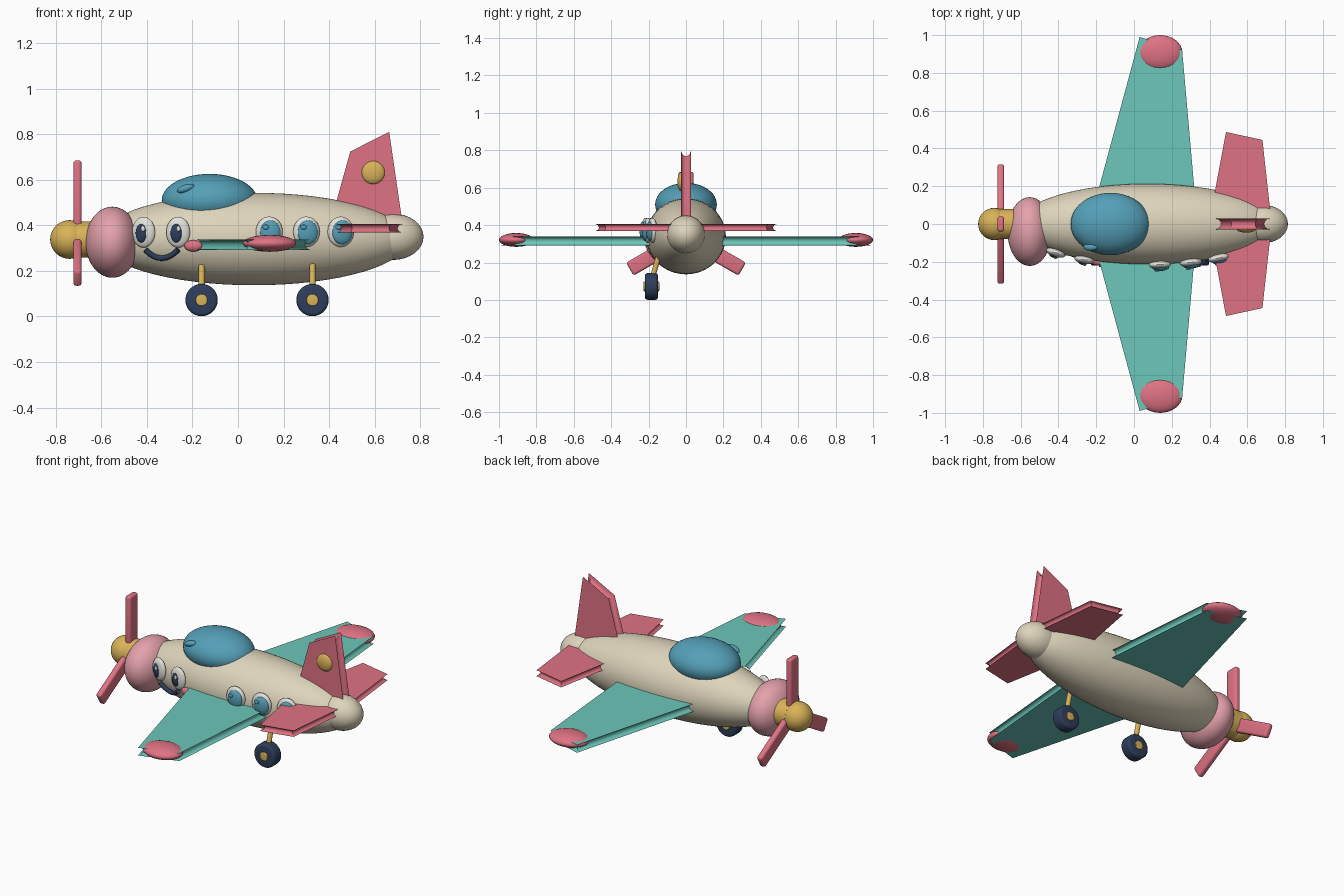
import bpy, bmesh, math
from mathutils import Vector, Matrix

if "Cube" in bpy.data.objects:
    bpy.data.objects.remove(bpy.data.objects["Cube"])


def material(name, rgb):
    m = bpy.data.materials.new(name)
    m.diffuse_color = (*rgb, 1)
    m.use_nodes = True
    m.node_tree.nodes["Principled BSDF"].inputs["Base Color"].default_value = m.diffuse_color
    return m


CREAM = material("cream", (0.73, 0.66, 0.50))
TEAL = material("teal", (0.15, 0.57, 0.49))
RED = material("rose_red", (0.74, 0.17, 0.23))
PINK = material("soft_pink", (0.78, 0.36, 0.41))
BLUE = material("glass_blue", (0.09, 0.35, 0.48))
GOLD = material("gold", (0.70, 0.45, 0.10))
NAVY = material("navy", (0.027, 0.048, 0.105))
WHITE = material("white", (0.76, 0.75, 0.70))


def finish(name, bm, mat, smooth=True):
    bmesh.ops.recalc_face_normals(bm, faces=bm.faces)
    for e in bm.edges:
        if len(e.link_faces) == 2 and e.calc_face_angle(0) > math.radians(35):
            e.smooth = False
    me = bpy.data.meshes.new(name)
    bm.to_mesh(me)
    bm.free()
    for p in me.polygons:
        p.use_smooth = smooth
    me.materials.append(mat)
    ob = bpy.data.objects.new(name, me)
    bpy.context.collection.objects.link(ob)
    return ob


def ellipsoid(name, centre, radii, mat, rot=(0, 0, 0), seg=32):
    """Smooth ellipsoid with its poles along x."""
    bm = bmesh.new()
    bmesh.ops.create_uvsphere(bm, u_segments=seg, v_segments=seg // 2, radius=1,
                              matrix=Matrix.Rotation(math.pi / 2, 4, 'Y'))
    bmesh.ops.scale(bm, vec=radii, verts=bm.verts)
    ob = finish(name, bm, mat)
    ob.location, ob.rotation_euler = centre, rot
    return ob


def rod(name, a, b, r, mat, bevel=0.0, seg=32):
    """Cylinder from a to b with optionally rounded rims."""
    a, b = Vector(a), Vector(b)
    rot = (b - a).to_track_quat('Z', 'Y').to_matrix().to_4x4()
    bm = bmesh.new()
    bmesh.ops.create_cone(bm, cap_ends=True, segments=seg, radius1=r, radius2=r,
                          depth=(b - a).length,
                          matrix=Matrix.Translation((a + b) / 2) @ rot)
    if bevel:
        rims = [e for e in bm.edges if any(len(f.verts) > 4 for f in e.link_faces)]
        bmesh.ops.bevel(bm, geom=rims, offset=bevel, segments=4, profile=0.5,
                        affect='EDGES')
    return finish(name, bm, mat)


def inset(points, d):
    """Move each edge of a convex counter-clockwise outline inwards by d."""
    pts = [Vector(p) for p in points]
    out = []
    for i, p in enumerate(pts):
        e1, e2 = (p - pts[i - 1]).normalized(), (pts[(i + 1) % len(pts)] - p).normalized()
        n1, n2 = Vector((-e1.y, e1.x)), Vector((-e2.y, e2.x))
        out.append(p + (n1 + n2) * d / (1 + n1.dot(n2)))
    return out


def grooved_plate(name, outline, half, groove, place, mat, layers=9):
    """Plate with a hollow, rounded groove running along its rim."""
    bm = bmesh.new()
    rings = []
    for k in range(layers):
        t = -math.cos(math.pi * k / (layers - 1))
        ring = inset(outline, groove * math.sqrt(max(0, 1 - t * t)))
        rings.append([bm.verts.new(place(p.x, p.y, t * half)) for p in ring])
    n = len(outline)
    for lo, hi in zip(rings, rings[1:]):
        for i in range(n):
            j = (i + 1) % n
            bm.faces.new((lo[i], lo[j], hi[j], hi[i]))
    bm.faces.new(rings[0])
    bm.faces.new(rings[-1])
    return finish(name, bm, mat)


# Fuselage, tail cone, nose ring and canopy
BODY, SIZE = Vector((0.07, 0, 0.34)), Vector((0.68, 0.213, 0.203))
ellipsoid("fuselage", BODY, SIZE, CREAM, seg=64)
ellipsoid("tail_cone", (0.68, 0, 0.35), (0.135, 0.102, 0.102), CREAM)
ellipsoid("nose", (-0.552, -0.04, 0.326), (0.118, 0.182, 0.156), PINK, seg=48)
ellipsoid("canopy", (-0.125, 0, 0.51), (0.21, 0.165, 0.116), BLUE, seg=48)
ellipsoid("canopy_glint", (-0.23, -0.122, 0.562), (0.04, 0.02, 0.017), BLUE,
          (0, math.radians(-18), 0), 16)

# Propeller
ellipsoid("propeller_hub", (-0.74, 0, 0.338), (0.085, 0.085, 0.085), GOLD)
rod("propeller_shaft", (-0.71, 0, 0.338), (-0.61, 0, 0.338), 0.08, GOLD)
for k in range(3):
    bm = bmesh.new()
    bmesh.ops.create_cube(bm, size=1)
    bmesh.ops.scale(bm, vec=(0.036, 0.08, 0.345), verts=bm.verts)
    bmesh.ops.translate(bm, vec=(0, 0, 0.1745), verts=bm.verts)
    bmesh.ops.bevel(bm, geom=bm.edges[:], offset=0.013, segments=4, profile=0.5,
                    affect='EDGES')
    blade = finish(f"propeller_blade_{k + 1}", bm, RED)
    blade.location = (-0.705, 0, 0.338)
    blade.rotation_euler.x = k * math.tau / 3

# Wings, wing tips and tailplanes on both sides
WING = [(-0.21, 0.1), (0.327, 0.1), (0.255, 0.92), (0.03, 0.99)]
TAILPLANE = [(0.40, 0.02), (0.727, 0.02), (0.68, 0.445), (0.487, 0.487)]
for side, s in (("right", -1), ("left", 1)):
    grooved_plate(f"{side}_wing", WING, 0.023, 0.023,
                  lambda x, y, t: (x, s * y, 0.315 + t), TEAL)
    ellipsoid(f"{side}_wing_tip", (0.138, s * 0.908, 0.321), (0.118, 0.092, 0.037), RED)
    grooved_plate(f"{side}_tailplane", TAILPLANE, 0.018, 0.018,
                  lambda x, y, t: (x, s * y, 0.387 + t), RED)

# Upright fin with round badge
FIN = [(0.403, 0.40), (0.724, 0.40), (0.664, 0.811), (0.493, 0.724)]
grooved_plate("fin", FIN, 0.028, 0.028, lambda x, z, t: (x, t, z), RED)
ellipsoid("fin_badge", (0.594, -0.026, 0.632), (0.051, 0.02, 0.051), GOLD)


def on_skin(x, z):
    """Point on the fuselage side and the turn that follows its surface."""
    u, w = (x - BODY.x) / SIZE.x, (z - BODY.z) / SIZE.z
    h = math.sqrt(1 - u * u - w * w)
    return Vector((x, -SIZE.y * h, z)), math.atan(SIZE.y * u / (SIZE.x * h))


def dome(name, x, z, offset, radii, mat, depth):
    """Button set on the fuselage side, shifted in its own turned frame."""
    p, turn = on_skin(x, z)
    shift = Matrix.Rotation(turn, 3, 'Z') @ Vector((offset[0], -depth, offset[1]))
    ellipsoid(name, p + shift, radii, mat, (0, 0, turn), 24)


# Eyes
for k, x in enumerate((-0.413, -0.262), 1):
    dome(f"eye_{k}", x, 0.37, (0, 0), (0.053, 0.022, 0.068), WHITE, 0.006)
    dome(f"pupil_{k}", x, 0.37, (-0.005, -0.004), (0.026, 0.014, 0.042), NAVY, 0.021)
    dome(f"eye_glint_{k}", x, 0.37, (0.006, 0.015), (0.009, 0.005, 0.012), WHITE, 0.033)

# Windows
for k, x in enumerate((0.137, 0.30, 0.45), 1):
    dome(f"window_frame_{k}", x, 0.372, (0, 0), (0.059, 0.024, 0.067), WHITE, 0.006)
    dome(f"window_glass_{k}", x, 0.372, (0.004, -0.003), (0.045, 0.018, 0.053), BLUE, 0.021)
    dome(f"window_glint_{k}", x, 0.372, (-0.016, 0.02), (0.014, 0.006, 0.011), BLUE, 0.037)

# Smile and cheek
curve = bpy.data.curves.new("smile", 'CURVE')
curve.dimensions = '3D'
curve.bevel_depth, curve.bevel_resolution, curve.use_fill_caps = 0.012, 4, True
line = curve.splines.new('POLY')
line.points.add(14)
for k, pt in enumerate(line.points):
    t = k / 7 - 1
    p, turn = on_skin(-0.335 + 0.072 * t, 0.256 + 0.037 * t * t)
    pt.co = (p.x, p.y - 0.012, p.z, 1)
for sp in curve.splines:
    sp.use_smooth = True
curve.materials.append(NAVY)
bpy.context.collection.objects.link(bpy.data.objects.new("smile", curve))
dome("cheek", -0.195, 0.31, (0, 0), (0.04, 0.018, 0.025), RED, 0.008)

# Landing gear
for label, x in (("front", -0.16), ("rear", 0.327)):
    rod(f"{label}_wheel", (x, -0.22, 0.072), (x, -0.15, 0.072), 0.071, NAVY, 0.014)
    rod(f"{label}_wheel_hub", (x, -0.227, 0.072), (x, -0.143, 0.072), 0.026, GOLD, 0.004)
    rod(f"{label}_strut", (x, -0.185, 0.10), (x, -0.145, 0.24), 0.014, GOLD)
